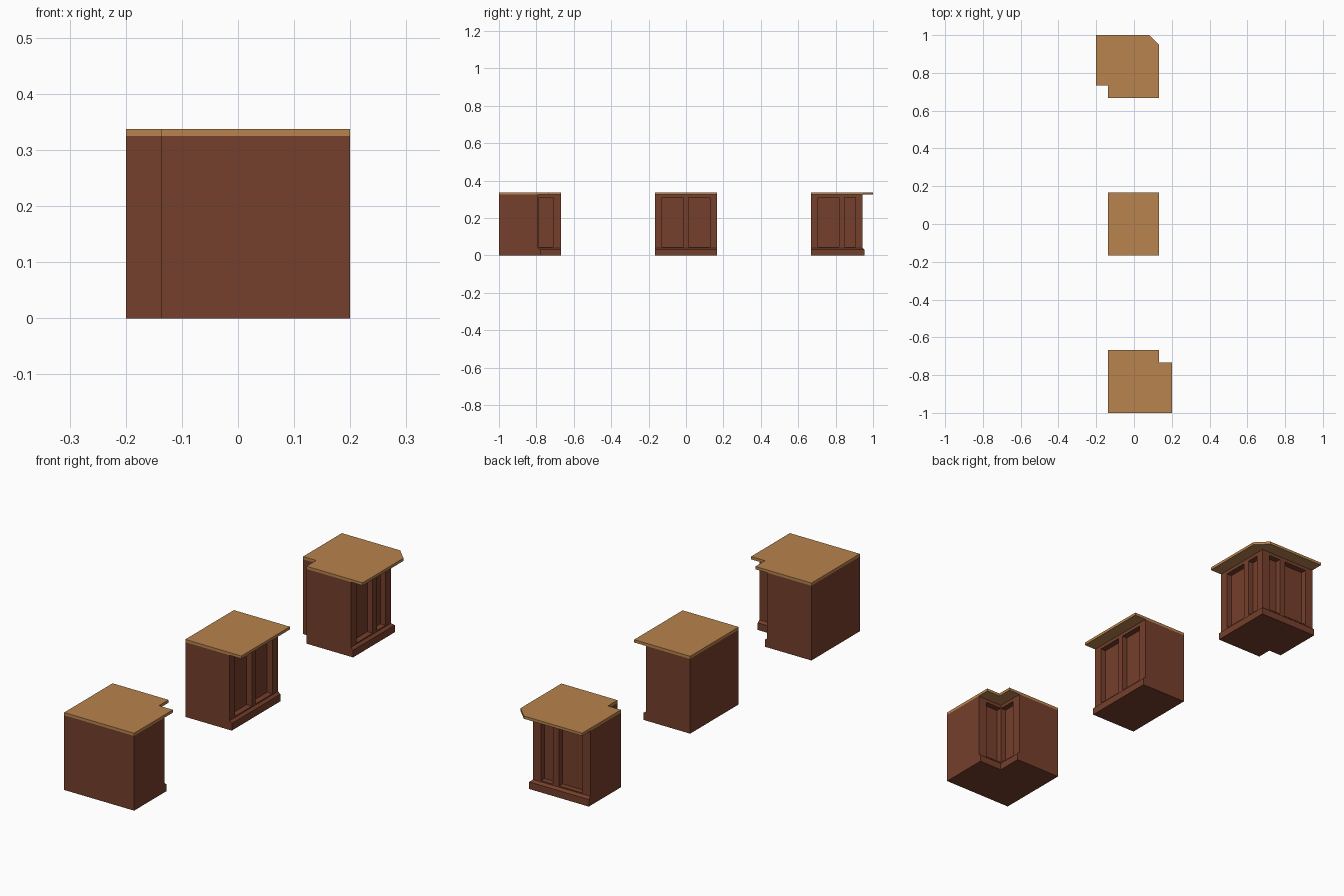
import bpy, bmesh

if "Cube" in bpy.data.objects:
    bpy.data.objects.remove(bpy.data.objects["Cube"])


def material(name, color):
    m = bpy.data.materials.new(name)
    m.diffuse_color = color
    m.use_nodes = True
    m.node_tree.nodes["Principled BSDF"].inputs["Base Color"].default_value = m.diffuse_color
    return m


DARK = material("dark_wood", (0.18, 0.05, 0.025, 1))
LIGHT = material("light_wood", (0.48, 0.23, 0.075, 1))

F = 0.076        # x of the panelled front
PLINTH = 0.011   # plinth projection
OVER = 0.057     # worktop overhang
DEPTH = 0.025    # panel recess
Z_LOW, Z_HIGH = 0.045, 0.31
Z_BODY, Z_TOP = 0.325, 0.337


def loft(name, layers, mat):
    """Stack matching outlines [(z, points)] into a closed solid."""
    bm = bmesh.new()
    rings = [[bm.verts.new((x, y, z)) for x, y in pts] for z, pts in layers]
    n = len(rings[0])
    bm.faces.new(rings[0][::-1])
    bm.faces.new(rings[-1])
    for a, b in zip(rings, rings[1:]):
        for i in range(n):
            j = (i + 1) % n
            bm.faces.new((a[i], a[j], b[j], b[i]))
    bmesh.ops.recalc_face_normals(bm, faces=bm.faces)
    me = bpy.data.meshes.new(name)
    bm.to_mesh(me)
    bm.free()
    me.materials.append(mat)
    ob = bpy.data.objects.new(name, me)
    bpy.context.collection.objects.link(ob)
    return ob


def cut_panel(body, x0, x1, y0, y1):
    """Sink one rectangular panel into the body."""
    pts = [(x0, y0), (x1, y0), (x1, y1), (x0, y1)]
    cutter = loft("panel_cutter", [(Z_LOW, pts), (Z_HIGH, pts)], DARK)
    cutter.hide_render = True
    mod = body.modifiers.new("panel", 'BOOLEAN')
    mod.operation = 'DIFFERENCE'
    mod.solver = 'EXACT'
    mod.object = cutter
    bpy.context.view_layer.objects.active = body
    bpy.ops.object.modifier_apply(modifier=mod.name)
    bpy.data.objects.remove(cutter)


# Footprints; o pushes the panelled fronts outward
def straight(o):
    return [(-0.137, -0.167), (F + o, -0.167), (F + o, 0.167), (-0.137, 0.167)]


def outer(o):
    return [(-0.2, 0.733), (-0.137, 0.733), (-0.137, 0.667), (F + o, 0.667),
            (F + o, 0.943 + o), (-0.2, 0.943 + o)]


def inner(o):
    return [(-0.137, -1), (0.2, -1), (0.2, -0.79 + o), (F + o, -0.79 + o),
            (F + o, -0.667), (-0.137, -0.667)]


def module(name, footprint, x_panels, y_panels=(), y_front=0, top=None):
    # Body with bevelled plinth
    body = loft(name + "_body", [(0, footprint(PLINTH)), (0.031, footprint(PLINTH)),
                                 (0.04, footprint(0)), (Z_BODY, footprint(0))], DARK)
    # Recessed panels on the +x and +y fronts
    for a, b in x_panels:
        cut_panel(body, F - DEPTH, F + 0.04, a, b)
    for a, b in y_panels:
        cut_panel(body, a, b, y_front - DEPTH, y_front + 0.04)
    # Worktop
    top = top or footprint(OVER)
    loft(name + "_worktop", [(Z_BODY, top), (Z_TOP, top)], LIGHT)


module("straight_counter", straight, [(-0.128, -0.013), (0.013, 0.128)])

# Outer corner, worktop tip clipped
tip = outer(OVER)
tip[4:5] = [(0.133, 0.948), (0.081, 1.0)]
module("outer_corner_counter", outer, [(0.706, 0.818), (0.848, 0.906)],
       [(-0.161, -0.049), (-0.019, 0.039)], 0.943, tip)

# Inner corner, panels meet at the corner post
module("inner_corner_counter", inner, [(-0.789, -0.711)],
       [(F + 0.001, 0.156)], -0.79)
